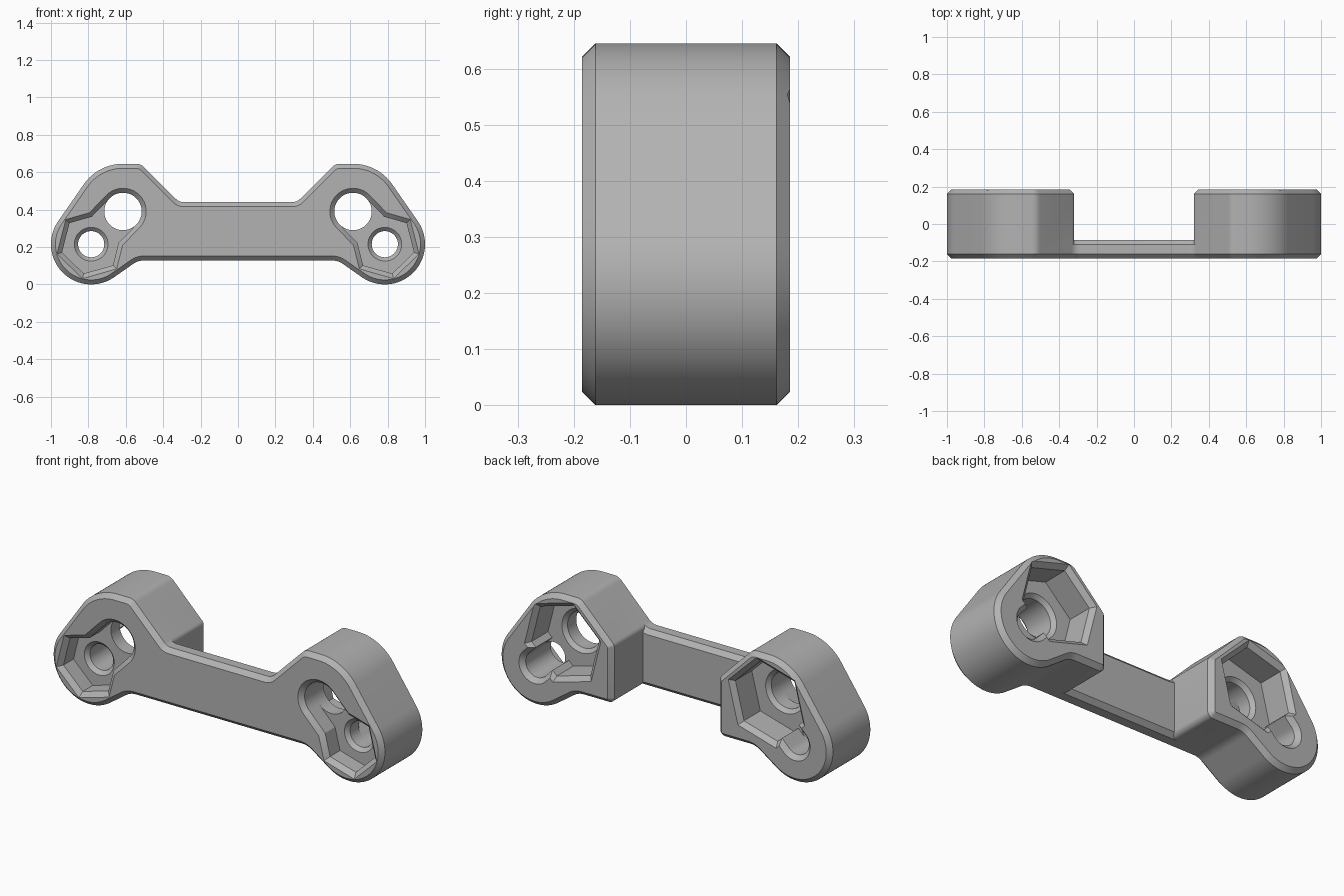
import bpy, bmesh
from math import sin, cos, radians, degrees, atan2, sqrt
from mathutils import Vector

if "Cube" in bpy.data.objects:
    bpy.data.objects.remove(bpy.data.objects["Cube"])

FRONT, BACK, CH = -0.185, 0.185, 0.024
LOW, HIGH = Vector((0.785, 0.215)), Vector((0.615, 0.39))   # hole centres (x, z)
AXIS = degrees(atan2(LOW.y - HIGH.y, LOW.x - HIGH.x))
BASE, TOP, PLATE_TOP, WALL = 0.128, 0.645, 0.44, 0.32


def arc(c, r, a0, a1, n=12):
    return [Vector((c[0] + r * cos(radians(a0 + (a1 - a0) * i / n)),
                    c[1] + r * sin(radians(a0 + (a1 - a0) * i / n)))) for i in range(n + 1)]


def circle(c, r, n=64):
    return arc(c, r, 0, 360, n)[:-1]


def hexagon(c, r):
    return arc(c, r, AXIS + 30, AXIS + 390, 6)[:-1]


def stadium(a, b, r):
    d = degrees(atan2(b.y - a.y, b.x - a.x))
    return arc(b, r, d - 90, d + 90, 24) + arc(a, r, d + 90, d + 270, 24)


def offset(pts, d):
    """Move a counter-clockwise outline outwards by d with mitred corners."""
    out = []
    for i, p in enumerate(pts):
        e1 = (p - pts[i - 1]).normalized()
        e2 = (pts[(i + 1) % len(pts)] - p).normalized()
        n1, n2 = Vector((e1.y, -e1.x)), Vector((e2.y, -e2.x))
        out.append(p + (n1 + n2) * d / (1 + n1.dot(n2)))
    return out


def loft(name, pts, sections):
    """Closed solid through offset copies of an outline; sections are (y, offset)."""
    bm = bmesh.new()
    rings = [[bm.verts.new((p.x, y, p.y)) for p in offset(pts, d)] for y, d in sections]
    for a, b in zip(rings, rings[1:]):
        for i in range(len(a)):
            bm.faces.new((a[i - 1], a[i], b[i], b[i - 1]))
    bm.faces.new(rings[0])
    bm.faces.new(rings[-1])
    bmesh.ops.recalc_face_normals(bm, faces=bm.faces)
    me = bpy.data.meshes.new(name)
    bm.to_mesh(me)
    bm.free()
    ob = bpy.data.objects.new(name, me)
    bpy.context.collection.objects.link(ob)
    return ob


def chamfered(name, pts, y0, y1):
    return loft(name, pts, [(y0, -CH), (y0 + CH, 0), (y1 - CH, 0), (y1, -CH)])


def combine(target, other, operation):
    m = target.modifiers.new(operation, 'BOOLEAN')
    m.operation, m.solver, m.object = operation, 'EXACT', other
    bpy.context.view_layer.objects.active = target
    bpy.ops.object.modifier_apply(modifier=m.name)
    bpy.data.objects.remove(other)


# End block outline: two lobes, a sloping shoulder and an upright inner wall
r_low = LOW.y
r_high = TOP - HIGH.y
side = 35.6
diag = (PLATE_TOP + 0.005 - WALL) / sqrt(2)
r1, r2, r3, foot = 0.06, 0.03, 0.1, 235
shoulder = (TOP - r1 - (diag - r1) * sqrt(2), TOP - r1)
corner = (WALL + r2, WALL + r2 + (diag - r2) * sqrt(2))
n = Vector((cos(radians(foot)), sin(radians(foot))))
fz = BASE - r3
fx = (n.dot(LOW) + r_low + r3 - n.y * fz) / n.x
outline = (arc(LOW, r_low, foot, 360 + side, 40) + arc(HIGH, r_high, side, 90, 16)
           + arc(shoulder, r1, 90, 135, 8) + arc(corner, r2, 135, 180, 5)
           + arc((WALL + r2, BASE + r2), r2, 180, 270, 6)
           + arc((fx, fz), r3, 90, foot - 180, 8))
bracket = chamfered("bracket", outline, FRONT, BACK)

# Thin connecting plate, with a small fillet up to the shoulder
fil = 0.06
cx = WALL - 0.005 - fil * 0.414
plate_outline = ([Vector((-0.2, BASE)), Vector((0.42, BASE)), Vector((0.42, 0.51))]
                 + arc((cx, PLATE_TOP + fil), fil, -45, -90, 6) + [Vector((-0.2, PLATE_TOP))])
combine(bracket, chamfered("plate", plate_outline, FRONT, -0.085), 'UNION')


# Pockets: a hexagon round one hole, and a round slot linking it to the other
def pocket(face, floor, near, far, hex_r, hole_r, far_r):
    s = 1 if face > 0 else -1
    lip = [(floor, 0), (face - s * CH, 0), (face, CH), (face + s * 0.01, CH + 0.01)]
    combine(bracket, loft("slot_cutter", stadium(far, near, far_r), lip), 'DIFFERENCE')
    combine(bracket, loft("hex_cutter", hexagon(near, hex_r), lip), 'DIFFERENCE')
    c = 0.02
    hole = [(floor + s * 0.01, c + 0.01), (floor, c), (floor - s * c, 0), (-s * 0.17, 0)]
    combine(bracket, loft("hole_cutter", circle(near, hole_r), hole), 'DIFFERENCE')


pocket(FRONT, -0.075, LOW, HIGH, 0.162, 0.07, 0.1)
pocket(BACK, 0.02, HIGH, LOW, 0.212, 0.1, 0.07)

# Second half by mirroring
m = bracket.modifiers.new("mirror", 'MIRROR')
m.use_bisect_axis[0] = True
m.use_clip = True
bpy.context.view_layer.objects.active = bracket
bpy.ops.object.modifier_apply(modifier=m.name)

# Colour and shading
grey = bpy.data.materials.new("grey")
grey.use_nodes = True
colour = (0.45, 0.45, 0.45, 1)
grey.diffuse_color = colour
grey.node_tree.nodes["Principled BSDF"].inputs["Base Color"].default_value = colour
bracket.data.materials.clear()
bracket.data.materials.append(grey)
for poly in bracket.data.polygons:
    poly.material_index = 0
bpy.ops.object.select_all(action='DESELECT')
bracket.select_set(True)
bpy.ops.object.shade_smooth_by_angle(angle=radians(25))
